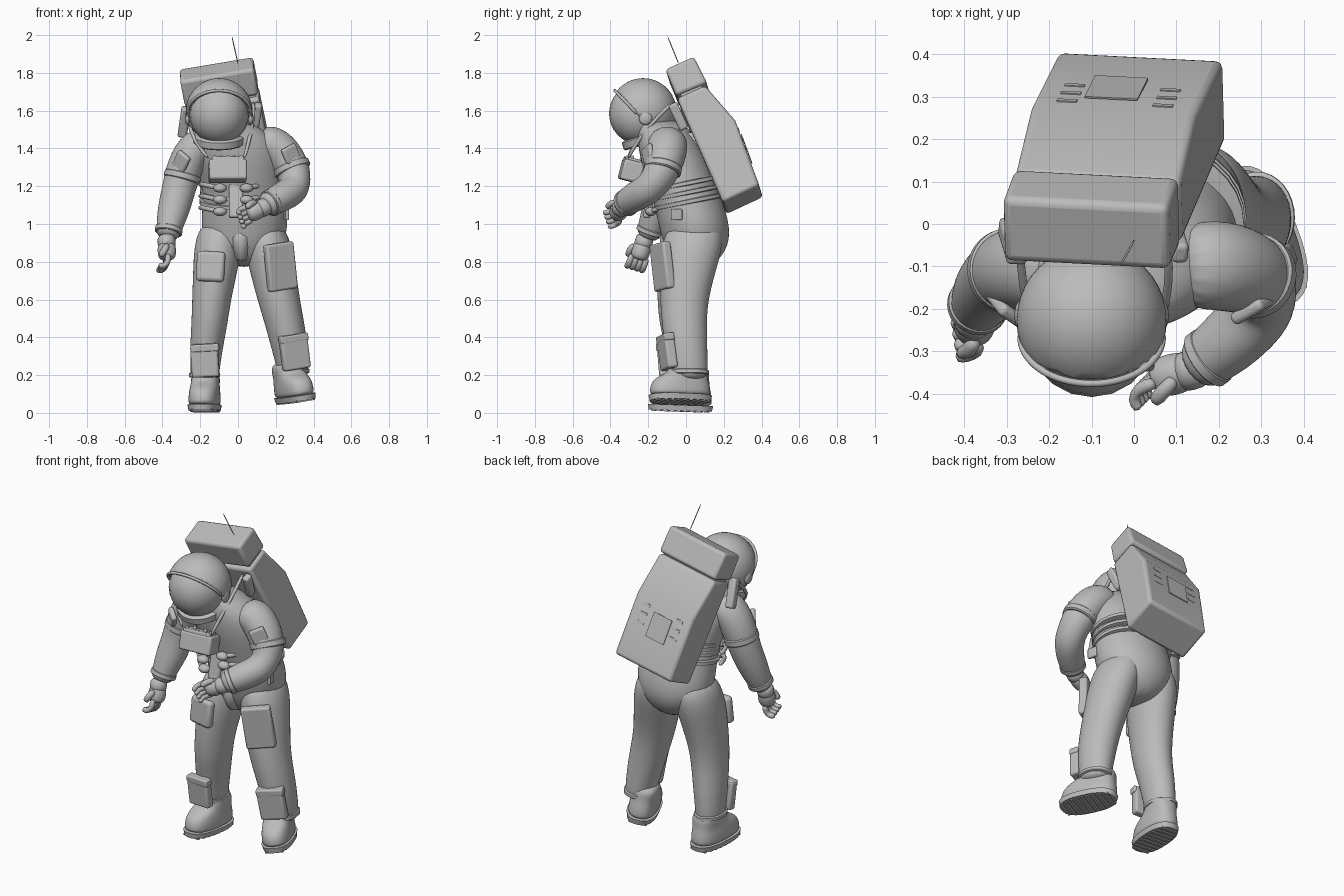
import bpy, bmesh
from math import cos, sin, pi, radians
from mathutils import Vector, Matrix, Euler

if "Cube" in bpy.data.objects:
    bpy.data.objects.remove(bpy.data.objects["Cube"])

suit = bpy.data.materials.new("suit grey")
suit.use_nodes = True
GREY = (0.5, 0.5, 0.5, 1)
suit.diffuse_color = GREY
suit.node_tree.nodes["Principled BSDF"].inputs["Base Color"].default_value = GREY
Y, Z = Vector((0, 1, 0)), Vector((0, 0, 1))


def finish(name, bm, hard=True, bevel=0, subdiv=0, place=None):
    if place:
        bmesh.ops.transform(bm, matrix=place, verts=bm.verts)
    bmesh.ops.recalc_face_normals(bm, faces=bm.faces)
    me = bpy.data.meshes.new(name)
    bm.to_mesh(me)
    bm.free()
    me.materials.append(suit)
    ob = bpy.data.objects.new(name, me)
    bpy.context.collection.objects.link(ob)
    if bevel:
        m = ob.modifiers.new("bevel", "BEVEL")
        m.width, m.segments, m.limit_method = bevel, 3, "ANGLE"
    if subdiv:
        ob.modifiers.new("subdivision", "SUBSURF").levels = subdiv
        ob.modifiers[-1].render_levels = subdiv
    if hard:
        bpy.ops.object.select_all(action="DESELECT")
        ob.select_set(True)
        bpy.context.view_layer.objects.active = ob
        bpy.ops.object.shade_smooth_by_angle(angle=radians(40))
    else:
        me.shade_smooth()
    return ob


def loft(name, rows, axis=None, segs=16, power=1, hard=False, subdiv=2, place=None):
    """Skin elliptical rings; each row is x, y, z, half width, half depth."""
    bm = bmesh.new()
    pts = [Vector(r[:3]) for r in rows]
    rings = []
    for i, r in enumerate(rows):
        t = Vector(axis) if axis else pts[min(i + 1, len(pts) - 1)] - pts[max(i - 1, 0)]
        t.normalize()
        u = Y.cross(t).normalized()
        v = t.cross(u)
        ring = []
        for k in range(segs):
            a = 2 * pi * k / segs
            c, s = cos(a), sin(a)
            c = abs(c) ** power * (1 if c > 0 else -1)
            s = abs(s) ** power * (1 if s > 0 else -1)
            ring.append(bm.verts.new(pts[i] + u * c * r[3] + v * s * r[4]))
        rings.append(ring)
    for a, b in zip(rings, rings[1:]):
        for k in range(segs):
            bm.faces.new((a[k], a[k - 1], b[k - 1], b[k]))
    for ring in (rings[0], rings[-1]):
        bm.faces.new(ring)
    return finish(name, bm, hard, 0, subdiv, place)


def tube(name, pts, r):
    return loft(name, [(*p, r, r) for p in pts], segs=8, subdiv=1)


def band(name, c, axis, a, b, h):
    """Raised ring with rounded lips around a limb."""
    n = Vector(axis).normalized()
    rows = [(*(Vector(c) + n * h * k), a * s, b * s)
            for k, s in ((-.5, .93), (-.35, 1), (.35, 1), (.5, .93))]
    return loft(name, rows, axis, segs=32, hard=True, subdiv=0)


def box(name, loc, size, rot=(0, 0, 0), bevel=.012):
    bm = bmesh.new()
    bmesh.ops.create_cube(bm, size=1)
    e = Euler([radians(d) for d in rot])
    return finish(name, bm, True, bevel, 0, Matrix.LocRotScale(Vector(loc), e, Vector(size)))


def ball(name, loc, size):
    bm = bmesh.new()
    bmesh.ops.create_uvsphere(bm, u_segments=20, v_segments=12, radius=1)
    return finish(name, bm, False, place=Matrix.LocRotScale(Vector(loc), None, Vector(size)))


# Torso and pelvis
loft("torso", [(.03, .05, .77, .08, .09), (.03, .055, .86, .19, .165), (.035, .05, .96, .235, .19),
               (.035, .025, 1.07, .23, .19), (.03, -.01, 1.18, .22, .185), (.01, -.05, 1.30, .235, .185),
               (-.02, -.09, 1.42, .245, .17), (-.05, -.12, 1.51, .18, .14), (-.09, -.17, 1.56, .1, .1)], axis=Z)

# Legs
loft("right_leg", [(-.09, .05, 1.02, .1, .13), (-.105, .03, .9, .13, .17), (-.12, .0, .75, .12, .155),
                   (-.14, -.02, .6, .105, .135), (-.15, -.02, .48, .098, .125), (-.165, .0, .36, .09, .115),
                   (-.175, .01, .24, .08, .105), (-.177, .02, .15, .075, .095)], axis=Z)
loft("left_leg", [(.13, .05, 1.02, .1, .13), (.155, .035, .9, .13, .17), (.185, .01, .75, .125, .15),
                  (.215, -.01, .6, .115, .13), (.245, -.01, .48, .108, .122), (.27, .0, .36, .1, .115),
                  (.287, .01, .25, .087, .107), (.295, .02, .17, .078, .095)], axis=Z)

# Boots with soles and treads
for side, loc, rot in (("right", (-.177, -.03, .012), (-2, 0, -6)), ("left", (.305, -.03, .062), (-2, -9, 22))):
    place = Matrix.LocRotScale(Vector(loc), Euler([radians(d) for d in rot]), None)
    loft(side + "_boot", [(0, 0, .02, .08, .165), (0, 0, .05, .085, .17), (0, 0, .09, .083, .165),
                          (0, .01, .125, .078, .145), (0, .045, .155, .076, .105), (0, .05, .22, .076, .095)],
         axis=Z, power=.8, place=place)
    loft(side + "_sole", [(0, 0, 0, .082, .168), (0, 0, .03, .088, .174)], axis=Z, segs=32,
         power=.8, hard=True, subdiv=0, place=place)
    for i in range(9):
        y = -.14 + i * .035
        w = .15 * (1 - (y / .18) ** 2) ** .4
        bm = bmesh.new()
        bmesh.ops.create_cube(bm, size=1, matrix=Matrix.LocRotScale(Vector((0, y, 0)), None, Vector((w, .018, .012))))
        finish(side + "_tread", bm, place=place)
band("right_boot_cuff", (-.177, .015, .2), Z, .083, .108, .025)
band("left_boot_cuff", (.291, .015, .215), (-.1, 0, 1), .088, .108, .025)

# Arms
loft("right_arm", [(-.13, -.1, 1.43, .09, .1), (-.225, -.1, 1.415, .105, .11), (-.285, -.105, 1.3, .1, .1),
                   (-.315, -.12, 1.18, .09, .09), (-.34, -.15, 1.08, .088, .085), (-.365, -.185, .98, .07, .072),
                   (-.375, -.21, .92, .058, .06)])
loft("left_arm", [(.1, -.1, 1.44, .09, .1), (.195, -.095, 1.425, .105, .11), (.265, -.11, 1.34, .102, .105),
                  (.305, -.14, 1.25, .092, .092), (.3, -.2, 1.18, .088, .088), (.235, -.27, 1.145, .082, .08),
                  (.17, -.32, 1.11, .07, .07), (.14, -.34, 1.09, .058, .058)])
band("right_sleeve_cuff", (-.295, -.11, 1.25), (-.25, -.1, -1), .098, .1, .04)
band("left_sleeve_cuff", (.285, -.122, 1.295), (.35, -.2, -.85), .1, .1, .04)
band("right_wrist_ring", (-.367, -.19, .965), (-.2, -.35, -1), .073, .073, .03)
band("left_wrist_ring", (.175, -.316, 1.112), (-.75, -.55, -.4), .073, .073, .03)
box("right_shoulder_patch", (-.3, -.2, 1.33), (.085, .03, .1), (10, 35, -35))
box("left_shoulder_patch", (.28, -.2, 1.37), (.09, .03, .09), (0, -25, 30))


# Gloves: palm, four curled fingers and a thumb
def glove(side, wrist, along, across):
    o, d = Vector(wrist), Vector(along).normalized()
    k = Vector(across)
    k = (k - d * k.dot(d)).normalized()
    c = d.cross(k) * (1 if side == "right" else -1)
    tube(side + "_glove_cuff", [o - d * .05, o, o + d * .03], .053)
    loft(side + "_palm", [(*(o + d * t), r, r) for t, r in ((0, .045), (.03, .05), (.07, .05), (.095, .035))])
    for i in range(4):
        b = o + d * .07 + k * (.042 - i * .027)
        tube(side + "_finger", [b, b + d * .05, b + d * .075 + c * .025, b + d * .065 + c * .055], .0185)
    b = o + d * .02 + k * .04
    tube(side + "_thumb", [b, b + d * .035 + k * .02 + c * .02, b + d * .075 + k * .01 + c * .045], .02)


glove("right", (-.378, -.225, .9), (.03, -.3, -1), (.15, -1, 0))
glove("left", (.13, -.345, 1.085), (-.8, -.2, -.35), (-.2, -.3, 1))

# Helmet: visor globe, cut shell with brow, neck ring
HEAD = Vector((-.1, -.235, 1.59))
ball("visor", HEAD + Vector((0, -.008, -.005)), (.158, .165, .165))
bm = bmesh.new()
bmesh.ops.create_uvsphere(bm, u_segments=40, v_segments=24, radius=.172)
for co, no in (((0, -.13, .1), (0, -.75, -.66)), ((0, 0, -.13), (0, 0, -1))):
    bmesh.ops.bisect_plane(bm, geom=bm.verts[:] + bm.edges[:] + bm.faces[:], plane_co=co, plane_no=no, clear_outer=True)
shell = finish("helmet_shell", bm, True, place=Matrix.Translation(HEAD + Vector((0, .008, .005))))
m = shell.modifiers.new("thickness", "SOLIDIFY")
m.thickness, m.offset = .02, -.5
r, brow = .174, []
for i in range(21):
    a = radians(-95 + 9.5 * i)
    brow.append(HEAD + Vector((0, -.012, .012)) + Vector((sin(a) * .168, -.02 - cos(a) * .11, cos(a) * .115 - .01)))
tube("brow_rim", brow, .009)
band("neck_ring", (-.1, -.205, 1.45), (0, -.3, 1), .135, .135, .05)
for s in (-1, 1):
    ball("helmet_pivot", HEAD + Vector((s * .168, .02, -.03)), (.014, .035, .035))

# Life support pack, tilted to one side
ACROSS = Vector((-.39, .02, -.065))


def prism(name, profile, start=0, end=1, bevel=.018):
    bm = bmesh.new()
    base = [Vector((.08 + .05 * (y + .11) - .167 * (z - 1.84), y, z)) for y, z in profile]
    a, b = ([bm.verts.new(p + ACROSS * f) for p in base] for f in (start, end))
    bm.faces.new(a)
    bm.faces.new(b)
    for k in range(len(a)):
        bm.faces.new((a[k], a[k - 1], b[k - 1], b[k]))
    return finish(name, bm, True, bevel)


prism("pack_top", [(-.11, 1.82), (.04, 1.888), (.112, 1.748), (-.052, 1.68)])
prism("pack_body", [(-.048, 1.667), (.1, 1.735), (.26, 1.55), (.388, 1.205), (.195, 1.115)])
prism("pack_neck", [(-.03, 1.7), (.08, 1.745), (.09, 1.70), (-.02, 1.65)], .04, .96, 0)
prism("pack_plate", [(.283, 1.5), (.287, 1.502), (.337, 1.367), (.333, 1.365)], .38, .7, 0)
prism("pack_mount", [(-.08, 1.5), (.06, 1.5), (.16, 1.25), (0, 1.2)], .2, .8)
for z in (1.42, 1.47, 1.52):
    for s in (.16, .74):
        y = .26 + (1.55 - z) * .362
        prism("pack_strip", [(y, z), (y + .003, z + .001), (y + .008, z - .013), (y + .005, z - .014)], s, s + .12, 0)
tube("antenna", [(.002, -.035, 1.84), (-.016, -.068, 1.92), (-.034, -.1, 2.0)], .003)
box("right_pack_arm", (-.285, -.04, 1.54), (.05, .05, .17), (25, 8, 0))
box("left_pack_arm", (.1, -.04, 1.57), (.04, .05, .15), (25, 8, 0))

# Harness hoses and chest control box
tube("right_hose", [(-.27, -.04, 1.63), (-.265, -.14, 1.55), (-.235, -.27, 1.44), (-.15, -.31, 1.34)], .011)
tube("left_hose", [(.08, -.06, 1.65), (.085, -.14, 1.58), (.06, -.26, 1.44), (.03, -.31, 1.34)], .011)
box("chest_box", (-.055, -.29, 1.28), (.2, .11, .11), (-14, 0, 4))
box("chest_box_top", (-.055, -.29, 1.335), (.17, .075, .03), (-14, 0, 4), .006)
for i in range(5):
    ball("control_knob", (-.125 + i * .035, -.31 + (i % 2) * .025, 1.35), (.011, .011, .014))
box("front_panel", (-.01, -.19, 1.13), (.075, .04, .2), (-12, 0, 0))
for x, tilt in ((-.095, 1), (.045, -1)):
    for i in range(3):
        z = 1.19 - i * .062
        y = -.215 + i * .015
        ball("hose_connector", (x, y, z), (.036, .03, .024))
        tube("waist_hose", [(x, y, z), (x - tilt * .05, y + .02, z + .01), (x - tilt * .09, y + .08, z + .02),
                            (x - tilt * .11, y + .16, z + .02)], .014)

# Waist straps
for i in range(3):
    z = 1.215 - i * .048
    band("waist_strap", (.03, .022 - i * .012 - .02 + i * .02, z), (0, -.2, 1), .229 + i * .003, .192, .026)

# Pockets, flap and badge
box("left_thigh_pocket", (.225, -.125, .775), (.165, .05, .25), (3, -8, 27))
box("right_knee_patch", (-.145, -.135, .775), (.15, .05, .16), (-4, 3, -8), .02)
box("right_shin_pocket", (-.175, -.115, .275), (.145, .05, .17), (5, -3, -8))
box("left_shin_pocket", (.3, -.1, .32), (.15, .055, .18), (5, -9, 18))
box("right_shin_flap", (-.175, -.125, .345), (.15, .05, .04), (5, -3, -8), .008)
box("left_shin_flap", (.293, -.11, .395), (.155, .055, .04), (5, -9, 18), .008)
loft("crotch_flap", [(.02, -.03, .79, .03, .07), (.015, -.05, .88, .055, .09), (.01, -.06, .98, .075, .09)],
     axis=Z, hard=True, subdiv=1)
box("hip_badge", (.255, -.05, 1.05), (.02, .06, .06), (0, 0, 12), .006)
